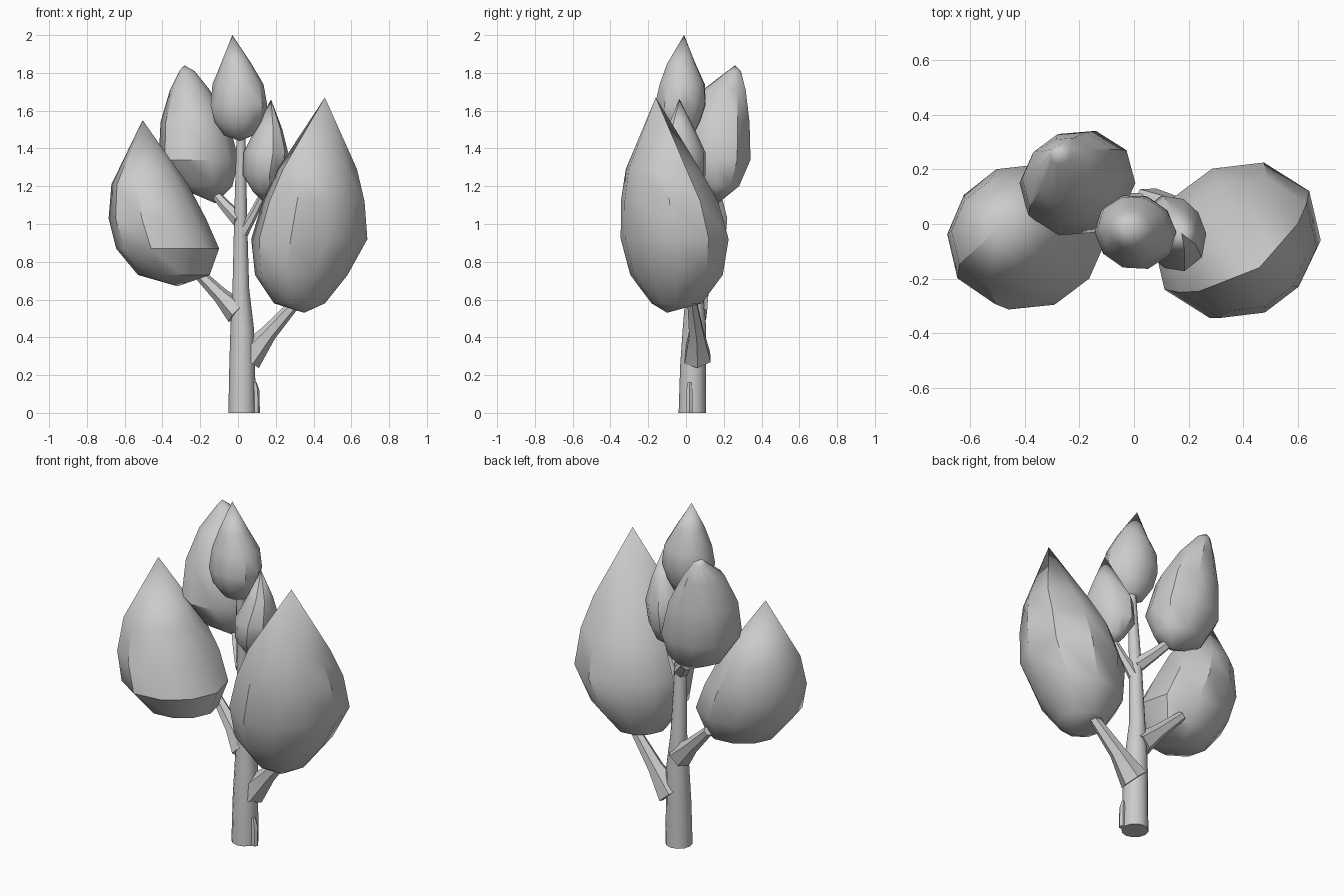
import bpy, bmesh, math
from mathutils import Vector

if "Cube" in bpy.data.objects:
    bpy.data.objects.remove(bpy.data.objects["Cube"])


def finish(name, bm, angle):
    bmesh.ops.recalc_face_normals(bm, faces=bm.faces)
    me = bpy.data.meshes.new(name)
    bm.to_mesh(me)
    bm.free()
    ob = bpy.data.objects.new(name, me)
    bpy.context.collection.objects.link(ob)
    bpy.ops.object.select_all(action='DESELECT')
    ob.select_set(True)
    bpy.context.view_layer.objects.active = ob
    bpy.ops.object.shade_smooth_by_angle(angle=math.radians(angle))
    return ob


def skin(bm, rings):
    """Bridge successive rings of vertices."""
    for a, b in zip(rings, rings[1:]):
        n = len(a)
        for i in range(n):
            bm.faces.new((a[i], a[(i + 1) % n], b[(i + 1) % n], b[i]))


def foliage(name, tip, rings, bottom, skew, sides=10):
    """Pointed crown: rings are (z, x0, x1, y0, y1), skew fills the back right / front left."""
    bm = bmesh.new()
    loops = []
    for z, x0, x1, y0, y1 in rings:
        loop = []
        for i in range(sides):
            a = 2 * math.pi * i / sides
            f = 1 + skew * math.sin(2 * a)
            loop.append(bm.verts.new(((x0 + x1) / 2 + (x1 - x0) / 2 * math.cos(a) * f,
                                      (y0 + y1) / 2 + (y1 - y0) / 2 * math.sin(a) * 1.03 * f, z)))
        loops.append(loop)
    skin(bm, loops)
    for point, loop in ((tip, loops[0]), (bottom, loops[-1])):
        v = bm.verts.new(point)
        for i in range(sides):
            bm.faces.new((v, loop[i], loop[(i + 1) % sides]))
    finish(name, bm, 38)


def limb(name, path, sides, flat=False):
    """Tapered tube: path points are (x, y, z, radius)."""
    bm = bmesh.new()
    loops = []
    direction = Vector(path[-1][:3]) - Vector(path[0][:3])
    q = Vector((0, 0, 1)).rotation_difference(Vector((0, 0, 1)) if flat else direction)
    for x, y, z, r in path:
        loops.append([bm.verts.new(Vector((x, y, z)) + q @ Vector((
            r * math.cos(2 * math.pi * i / sides), r * math.sin(2 * math.pi * i / sides), 0)))
            for i in range(sides)])
    skin(bm, loops)
    bm.faces.new(loops[0])
    bm.faces.new(loops[-1])
    finish(name, bm, 45)


# Crowns
foliage("right_crown", (.46, -.16, 1.67), [
    (1.29, .21, .63, -.315, .07), (1.12, .13, .67, -.34, .165), (.92, .07, .685, -.34, .22),
    (.73, .09, .58, -.29, .19), (.58, .19, .46, -.18, .08)], (.35, -.10, .53), .07)
foliage("left_crown", (-.505, -.02, 1.55), [
    (1.21, -.67, -.265, -.22, .17), (1.03, -.685, -.17, -.29, .215),
    (.87, -.645, -.10, -.31, .20), (.73, -.53, -.15, -.21, .13)], (-.32, 0, .67), .06)
foliage("back_crown", (-.285, .26, 1.84), [
    (1.81, -.31, -.23, .22, .29), (1.71, -.36, -.15, .09, .315), (1.54, -.41, -.05, .0, .335),
    (1.34, -.42, .005, -.04, .34), (1.20, -.33, -.03, .04, .28)], (-.12, .17, 1.11), .05)
foliage("top_crown", (-.03, -.01, 2.0), [
    (1.85, -.09, .07, -.10, .05), (1.74, -.135, .135, -.14, .10), (1.63, -.145, .155, -.165, .105),
    (1.54, -.125, .13, -.14, .075), (1.47, -.075, .085, -.09, .04)], (.01, -.02, 1.44), -.03)
foliage("small_crown", (.175, -.035, 1.66), [
    (1.50, .09, .235, -.10, .045), (1.38, .03, .265, -.17, .10),
    (1.26, .025, .24, -.16, .10), (1.17, .08, .20, -.09, .05)], (.13, -.02, 1.12), -.07)

# Trunk
limb("trunk", [(.022, .034, 0, .073), (.022, .037, .25, .068), (.022, .045, .45, .062),
               (.015, .045, .66, .044), (.014, .03, 1.0, .035), (.016, 0, 1.46, .024)], 12, True)

# Branches
limb("right_branch", [(.05, .06, .29, .08), (.16, .055, .42, .045), (.32, .03, .6, .027)], 6)
limb("left_branch", [(.0, .05, .53, .07), (-.09, .08, .62, .043), (-.23, .12, .76, .027)], 6)
limb("back_branch", [(.01, .03, 1.02, .043), (-.06, .09, 1.09, .032), (-.13, .16, 1.17, .024)], 6)
limb("small_branch", [(.02, .03, .95, .034), (.08, .01, 1.05, .024), (.14, -.02, 1.17, .018)], 6)

# Cut shoot at the foot of the trunk
limb("foot_shoot", [(.097, .018, 0, .019), (.095, .018, .12, .018), (.088, .018, .16, .012)], 6, True)
